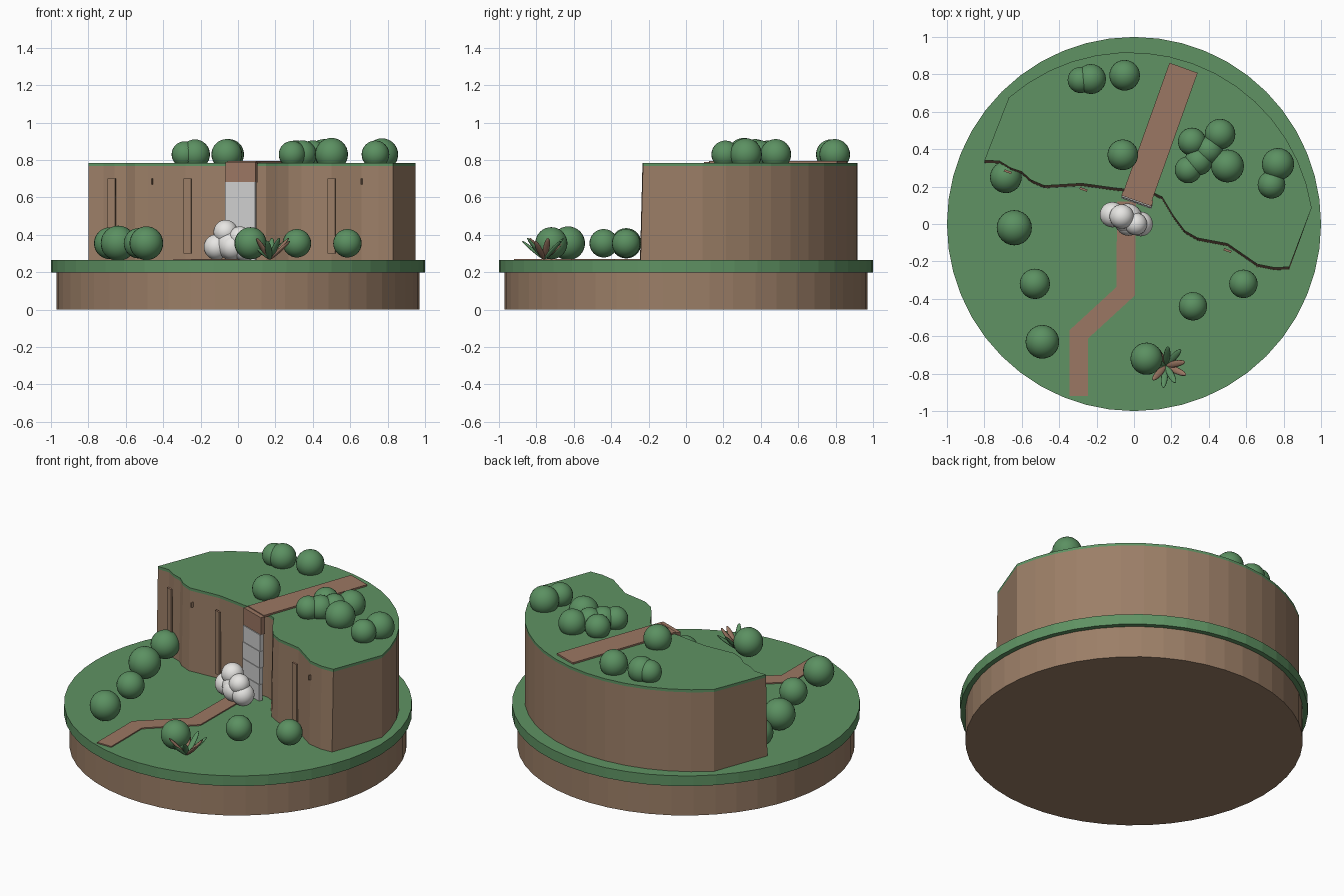
import bpy, bmesh
from math import sin, cos, pi, radians, atan2, hypot
from mathutils import Matrix, Vector

cube = bpy.data.objects.get("Cube")
if cube:
    bpy.data.objects.remove(cube, do_unlink=True)


def material(name, rgb):
    m = bpy.data.materials.new(name)
    m.use_nodes = True
    m.diffuse_color = (*rgb, 1)
    m.node_tree.nodes["Principled BSDF"].inputs["Base Color"].default_value = (*rgb, 1)
    return m


EARTH = material("earth brown", (0.33, 0.21, 0.135))
GRASS = material("grass green", (0.115, 0.29, 0.125))
LEAF = material("bush green", (0.105, 0.28, 0.12))
DIRT = material("path brown", (0.33, 0.185, 0.125))
FOAM = material("foam white", (0.8, 0.79, 0.77))
WATER = material("water grey", (0.62, 0.62, 0.62))


def finish(name, bm, mat, smooth=False):
    bmesh.ops.recalc_face_normals(bm, faces=bm.faces)
    for f in bm.faces:
        f.smooth = smooth
    me = bpy.data.meshes.new(name)
    bm.to_mesh(me)
    bm.free()
    me.materials.append(mat)
    ob = bpy.data.objects.new(name, me)
    bpy.context.collection.objects.link(ob)
    return ob


def prism(name, low, high, z0, z1, mat):
    """Solid between two matching outlines."""
    bm = bmesh.new()
    a = [bm.verts.new((x, y, z0)) for x, y in low]
    b = [bm.verts.new((x, y, z1)) for x, y in high]
    bm.faces.new(a)
    bm.faces.new(b)
    n = len(a)
    for i in range(n):
        j = (i + 1) % n
        bm.faces.new((a[i], a[j], b[j], b[i]))
    return finish(name, bm, mat)


def circle(r, n=48):
    return [(r * cos(2 * pi * i / n), r * sin(2 * pi * i / n)) for i in range(n)]


def box(name, centre, size, turn, mat):
    bm = bmesh.new()
    bmesh.ops.create_cube(bm, size=1, matrix=Matrix.Translation(centre)
                          @ Matrix.Rotation(turn, 4, 'Z') @ Matrix.Diagonal((*size, 1)))
    return finish(name, bm, mat)


def ball(name, centre, r, mat):
    bm = bmesh.new()
    bmesh.ops.create_uvsphere(bm, u_segments=24, v_segments=16, radius=r,
                              matrix=Matrix.Translation(centre))
    return finish(name, bm, mat, True)


# Round base with grass slab
prism("base", circle(0.97), circle(0.97), 0, 0.2, EARTH)
prism("lower_grass", circle(1), circle(1), 0.2, 0.265, GRASS)

# Cliff: wavy front that leans slightly, curved back
front = [(-0.8, 0.34), (-0.72, 0.337), (-0.66, 0.3), (-0.6, 0.28), (-0.55, 0.235),
         (-0.48, 0.205), (-0.28, 0.217), (-0.1, 0.192), (-0.03, 0.185), (0.1, 0.168),
         (0.15, 0.145), (0.21, 0.045), (0.27, -0.035), (0.34, -0.075), (0.5, -0.105),
         (0.58, -0.16), (0.66, -0.215), (0.75, -0.233), (0.83, -0.23)]
cx, cy, radius = -0.023, -0.067, 0.985
start, end = radians(9), radians(131)
back = [(cx + radius * cos(start + (end - start) * i / 16),
         cy + radius * sin(start + (end - start) * i / 16)) for i in range(17)]
low_front = [(x, y - 0.013) for x, y in front]
prism("cliff", low_front + back, front + back, 0.265, 0.768, EARTH)
prism("upper_grass", front + back, front + back, 0.768, 0.785, GRASS)

# Upper path running back from the fall
top_a, top_b = Vector((0.02, 0.15)), Vector((0.265, 0.835))
mid, run = (top_a + top_b) / 2, top_b - top_a
turn = atan2(run.y, run.x) - pi / 2
box("upper_path", (mid.x, mid.y, 0.788), (0.16, run.length, 0.014), turn, DIRT)

# Waterfall: brown lip above stacked grey sheets
box("fall_lip", (0.018, 0.138, 0.735), (0.17, 0.03, 0.11), turn, DIRT)
for i in range(4):
    box(f"fall_sheet_{i + 1}", (0.016, 0.13 - 0.003 * i, 0.63 - 0.104 * i),
        (0.17, 0.025, 0.103), turn, WATER)

# Lower path, a mitred ribbon
path = [Vector(p) for p in ((-0.04, 0.12), (-0.045, -0.36), (-0.295, -0.59), (-0.295, -0.92))]
left, right = [], []
for i, p in enumerate(path):
    d0 = (path[max(i, 1)] - path[max(i, 1) - 1]).normalized()
    k = min(i + 1, len(path) - 1)
    d1 = (path[k] - path[k - 1]).normalized()
    m = (d0 + d1).normalized()
    side = Vector((-m.y, m.x)) * 0.05 / m.dot(d0)
    left.append(tuple(p + side))
    right.append(tuple(p - side))
ribbon = left + right[::-1]
prism("lower_path", ribbon, ribbon, 0.262, 0.272, DIRT)

# Upright slabs on the cliff face
for i, (x, y) in enumerate(((-0.675, 0.28), (-0.27, 0.185), (0.5, -0.142))):
    box(f"cliff_slab_{i + 1}", (x, y, 0.5), (0.042, 0.012, 0.4), turn, EARTH)
    box(f"slab_top_{i + 1}", (x, y, 0.7), (0.042, 0.012, 0.004), turn, DIRT)
for i, (x, y) in enumerate(((-0.46, 0.2), (0.66, -0.222))):
    box(f"cliff_crack_{i + 1}", (x, y, 0.685), (0.006, 0.02, 0.03), turn, EARTH)

# Bushes: x, y, radius
upper = [(-0.285, 0.77, 0.07), (-0.23, 0.775, 0.08), (-0.05, 0.795, 0.082),
         (-0.06, 0.37, 0.082), (0.31, 0.44, 0.075), (0.46, 0.48, 0.082), (0.4, 0.395, 0.075),
         (0.29, 0.29, 0.072), (0.345, 0.335, 0.075), (0.5, 0.31, 0.088),
         (0.77, 0.32, 0.086), (0.735, 0.21, 0.074)]
lower = [(-0.685, 0.25, 0.085), (-0.64, -0.02, 0.094), (-0.53, -0.32, 0.081),
         (-0.49, -0.63, 0.09), (0.067, -0.72, 0.086), (0.315, -0.44, 0.076),
         (0.585, -0.32, 0.076)]
for label, group, z in (("upper", upper, 0.83), ("lower", lower, 0.355)):
    for i, (x, y, r) in enumerate(group):
        ball(f"{label}_bush_{i + 1}", (x, y, z), r, LEAF)

# Foam at the foot of the fall
foam = [(-0.066, 0.04, 0.415, 0.065), (-0.115, 0.05, 0.335, 0.068), (0.01, 0.0, 0.385, 0.06),
        (-0.035, 0.03, 0.345, 0.08), (0.035, 0.0, 0.325, 0.066), (-0.03, 0.005, 0.335, 0.068)]
for i, (x, y, z, r) in enumerate(foam):
    ball(f"foam_{i + 1}", (x, y, z), r, FOAM)

# Leafy plant: alternating green and brown blades
for i in range(10):
    bm = bmesh.new()
    tilt = radians(50 if i % 2 else 42)
    pose = (Matrix.Translation((0.17, -0.758, 0.268)) @ Matrix.Rotation(2 * pi * i / 10 + 0.2, 4, 'Z')
            @ Matrix.Rotation(tilt, 4, 'Y') @ Matrix.Translation((0, 0, 0.078)))
    bmesh.ops.create_uvsphere(bm, u_segments=12, v_segments=8, radius=1,
                              matrix=pose @ Matrix.Diagonal((0.009, 0.018, 0.078, 1)))
    finish(f"plant_blade_{i + 1}", bm, DIRT if i % 3 == 0 else LEAF, True)
